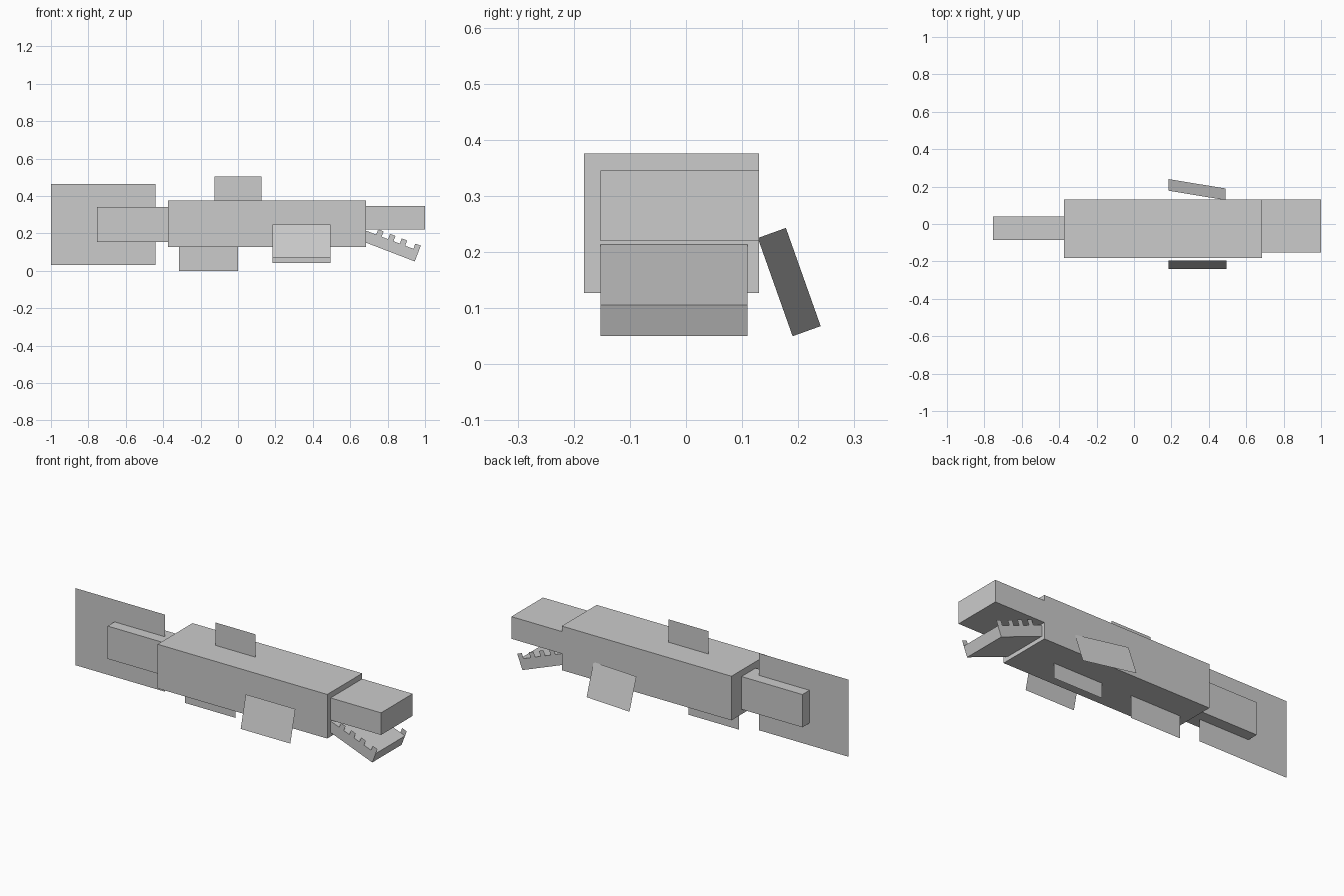
import bpy
from math import radians, cos, sin

if "Cube" in bpy.data.objects:
    bpy.data.objects.remove(bpy.data.objects["Cube"])

grey = bpy.data.materials.new("plain grey")
grey.diffuse_color = (0.6, 0.6, 0.6, 1)
grey.use_nodes = True
grey.node_tree.nodes["Principled BSDF"].inputs["Base Color"].default_value = grey.diffuse_color

MID = -0.023   # centre plane of the fish


def mesh(name, verts, faces):
    me = bpy.data.meshes.new(name)
    me.from_pydata(verts, [], faces)
    me.materials.append(grey)
    ob = bpy.data.objects.new(name, me)
    bpy.context.collection.objects.link(ob)
    return ob


def prism(name, profile, y0, y1):
    """Extrude a four-sided x/z profile (counter-clockwise from the front) along y."""
    verts = [(x, y0, z) for x, z in profile] + [(x, y1, z) for x, z in profile]
    sides = [(i, i + 4, (i + 1) % 4 + 4, (i + 1) % 4) for i in range(4)]
    return mesh(name, verts, [(0, 1, 2, 3), (7, 6, 5, 4)] + sides)


def rect(x0, x1, z0, z1):
    return [(x0, z0), (x1, z0), (x1, z1), (x0, z1)]


def fin(name, x0, x1, z0, z1, y=MID):
    return mesh(name, [(x, y, z) for x, z in rect(x0, x1, z0, z1)], [(0, 1, 2, 3)])


# Solid boxes
prism("body", rect(-0.375, 0.685, 0.127, 0.376), -0.182, 0.13)
prism("head", rect(0.685, 1.0, 0.22, 0.345), -0.152, 0.13)
prism("tail", rect(-0.755, -0.375, 0.155, 0.34), -0.085, 0.04)

# Flat fins on the centre plane
fin("tail_fin", -1.0, -0.44, 0.03, 0.465)
fin("top_fin", -0.125, 0.125, 0.376, 0.505)
fin("rear_belly_fin", -0.315, 0.0, 0.0, 0.127)
fin("front_belly_fin", 0.185, 0.495, 0.042, 0.127)

# Splayed side fins
mesh("front_side_fin", [(0.185, -0.24, 0.07), (0.495, -0.24, 0.07),
                        (0.495, -0.195, 0.248), (0.185, -0.195, 0.248)], [(0, 1, 2, 3)])
mesh("back_side_fin", [(0.185, 0.24, 0.068), (0.185, 0.178, 0.243),
                       (0.488, 0.128, 0.225), (0.488, 0.19, 0.05)], [(0, 1, 2, 3)])

# Open lower jaw, laid out in a frame that runs back from its lower tip
TILT = radians(21)


def jaw_point(back, up):
    return (0.945 - back * cos(TILT) + up * sin(TILT),
            0.05 + back * sin(TILT) + up * cos(TILT))


def jaw_rect(b0, b1, u0, u1):
    return [jaw_point(b1, u0), jaw_point(b0, u0), jaw_point(b0, u1), jaw_point(b1, u1)]


prism("lower_jaw", jaw_rect(0, 0.3, 0, 0.06), -0.152, 0.11)

# Flat teeth along both jaw edges
for side, y in (("front", -0.152), ("back", 0.11)):
    for i, b in enumerate((0.0, 0.078, 0.145, 0.213)):
        mesh(f"{side}_tooth_{i + 1}",
             [(x, y, z) for x, z in jaw_rect(b, b + 0.031, 0.06, 0.09)], [(0, 1, 2, 3)])
